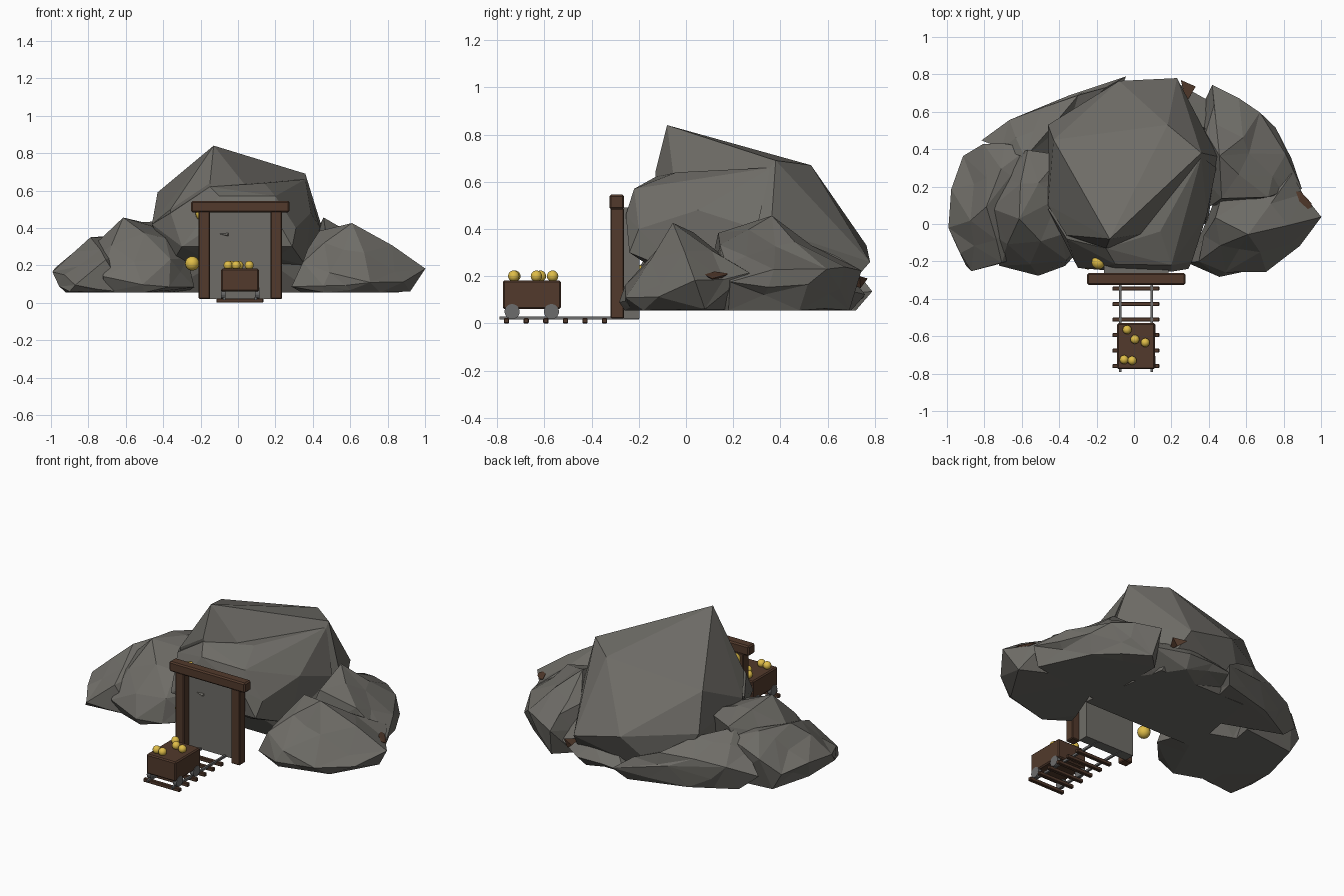
import bpy, bmesh, math, random
from mathutils import Vector

random.seed(4)


def material(name, rgb):
    m = bpy.data.materials.new(name)
    m.diffuse_color = (*rgb, 1)
    return m


STONE = material("grey stone", (0.158, 0.152, 0.136))
WOOD = material("brown wood", (0.085, 0.042, 0.025))
GOLD = material("gold", (0.74, 0.51, 0.065))
METAL = material("grey metal", (0.15, 0.15, 0.15))


def finish(bm, name, mat):
    me = bpy.data.meshes.new(name)
    bm.to_mesh(me)
    bm.free()
    ob = bpy.data.objects.new(name, me)
    bpy.context.collection.objects.link(ob)
    me.materials.append(mat)
    return ob


def rock(name, pts, jitter=0.0, mat=STONE):
    """Faceted boulder: hull of a few corners, optionally roughened."""
    bm = bmesh.new()
    for p in pts:
        bm.verts.new(p)
    bmesh.ops.convex_hull(bm, input=bm.verts[:])
    junk = [v for v in bm.verts if not v.link_faces]
    bmesh.ops.delete(bm, geom=junk, context='VERTS')
    if jitter:
        old = set(bm.verts)
        long_edges = [e for e in bm.edges if e.calc_length() > 0.25]
        bmesh.ops.subdivide_edges(bm, edges=long_edges, cuts=1)
        bmesh.ops.triangulate(bm, faces=bm.faces[:])
        for v in bm.verts:
            if v not in old and v.co.z > 0.07:
                v.co += Vector([random.uniform(-jitter, jitter) for _ in range(3)])
    bmesh.ops.recalc_face_normals(bm, faces=bm.faces[:])
    return finish(bm, name, mat)


def box(name, lo, hi, mat, bevel=0.0):
    bm = bmesh.new()
    bmesh.ops.create_cube(bm, size=1)
    for v in bm.verts:
        v.co = [(a + b) / 2 + c * (b - a) for a, b, c in zip(lo, hi, v.co)]
    if bevel:
        bmesh.ops.bevel(bm, geom=bm.edges[:], offset=bevel, segments=1, affect='EDGES')
    return finish(bm, name, mat)


def ball(name, loc, r):
    bm = bmesh.new()
    bmesh.ops.create_uvsphere(bm, u_segments=16, v_segments=10, radius=r)
    bmesh.ops.translate(bm, verts=bm.verts[:], vec=loc)
    for f in bm.faces:
        f.smooth = True
    return finish(bm, name, GOLD)


# Central boulder: tall rear mass and an overhanging front mass with a notch between
rock("main_boulder", [
    (-.13, -.08, .84), (.27, .33, .69), (.36, .38, .69), (.18, .53, .67),
    (-.43, .45, .59), (-.46, .10, .42), (-.36, -.06, .50), (-.15, -.13, .64),
    (.45, .36, .40), (.23, .78, .26), (-.08, .765, .33), (-.46, .53, .36),
    (.38, .0, .2), (-.38, .0, .2), (.4, .05, .055), (-.4, .05, .055),
    (.3, .6, .055), (-.3, .6, .055), (.05, -.1, .3)])
rock("boulder_front", [
    (-.15, -.13, .62), (-.10, -.215, .57), (.20, -.22, .57), (.14, -.04, .64),
    (.36, .36, .66), (.39, .05, .48), (.31, -.20, .40), (.29, -.24, .30),
    (-.12, -.25, .42), (.2, -.255, .46), (-.30, -.235, .30), (-.36, -.08, .48),
    (-.46, .08, .42), (.44, .3, .4), (.36, .0, .2), (-.36, .0, .2),
    (.2, -.15, .24), (-.2, -.15, .25)])

# Right-hand rocks
rock("right_front_rock", [
    (.62, -.04, .43), (.30, -.19, .09), (.44, -.295, .08), (.50, -.26, .17),
    (.72, -.24, .12), (.87, -.13, .1), (.99, .05, .19), (.92, .08, .06),
    (.84, .26, .20), (.42, .05, .38), (.34, -.20, .23), (.34, -.1, .055),
    (.46, -.26, .055), (.76, -.18, .055), (.5, .3, .055)], 0.02)
rock("right_back_rock", [
    (.43, .745, .24), (.45, .35, .44), (.46, .12, .40), (.68, .58, .22),
    (.76, .50, .16), (.80, .38, .24), (.90, .2, .18), (.7, .15, .35),
    (.40, .5, .3), (.45, .70, .07), (.72, .48, .055), (.86, .18, .055),
    (.35, .1, .055), (.35, .6, .055)], 0.018)

# Left-hand rocks
rock("left_front_rock", [
    (-.62, .02, .465), (-.42, .12, .41), (-.53, -.295, .09), (-.35, -.24, .10),
    (-.38, -.20, .25), (-.22, -.08, .08), (-.28, -.06, .25), (-.70, -.24, .16),
    (-.78, .1, .30), (-.5, -.25, .055), (-.72, -.17, .055), (-.3, .2, .055),
    (-.7, .35, .055), (-.58, .38, .38), (-.40, .38, .43)], 0.02)
rock("left_outer_rock", [
    (-1.0, -.02, .18), (-.78, .08, .355), (-.88, -.27, .09), (-.92, .36, .17),
    (-.82, .43, .24), (-.70, -.22, .22), (-.96, -.1, .10), (-.72, .3, .35),
    (-.9, -.22, .06), (-.92, .1, .055), (-.85, .36, .055), (-.6, -.18, .055),
    (-.5, .4, .055), (-.55, .42, .33)], 0.018)
rock("left_back_rock", [
    (-.68, .56, .22), (-.50, .63, .25), (-.28, .70, .26), (-.05, .785, .14),
    (-.60, .35, .38), (-.80, .43, .14), (-.45, .62, .06), (-.70, .48, .06),
    (-.1, .72, .055), (-.2, .3, .055)], 0.018)
rock("rear_rock", [
    (-.1, .76, .10), (.22, .77, .13), (.40, .66, .15), (.1, .6, .3),
    (-.1, .5, .055), (.4, .4, .055), (.2, .70, .055), (.42, .5, .25)], 0.012)

# Brown ore showing at the right tip and low on the back
rock("tip_ore", [
    (.865, .175, .212), (.89, .175, .207), (.95, .09, .20), (.93, .08, .207),
    (.885, .12, .22), (.95, .11, .19), (.90, .12, .17)], mat=WOOD)
rock("back_right_ore", [
    (.56, .66, .20), (.64, .61, .20), (.60, .635, .215), (.60, .62, .16),
    (.60, .55, .18)], mat=WOOD)
rock("back_ore", [
    (.25, .77, .19), (.33, .735, .20), (.30, .74, .15), (.28, .65, .18)], mat=WOOD)

# Mine doorway with a chip of stone breaking through
box("door_panel", (-.16, -.262, .02), (.185, -.198, .49), STONE)
box("left_post", (-.21, -.32, .02), (-.15, -.262, .49), WOOD, .005)
box("right_post", (.175, -.32, .02), (.235, -.262, .49), WOOD, .005)
box("lintel", (-.25, -.325, .483), (.275, -.262, .545), WOOD, .008)
rock("stone_chip", [(-.11, -.26, .37), (-.05, -.26, .375), (-.05, -.26, .355),
                    (-.06, -.272, .36)])

# Track
for i, x in enumerate((-.073, .095)):
    box(f"rail_{i}", (x - .006, -.79, .016), (x + .006, -.2, .03), METAL)
for i in range(6):
    y = -.345 - i * .083
    box(f"sleeper_{i}", (-.115, y - .011, 0), (.135, y + .011, .022), WOOD, .003)

# Cart with wheels
box("cart_body", (-.09, -.776, .06), (.112, -.53, .182), WOOD, .007)
for x in (-.08, .102):
    for y in (-.737, -.57):
        bm = bmesh.new()
        bmesh.ops.create_cone(bm, cap_ends=True, segments=20, radius1=.032,
                              radius2=.032, depth=.024)
        for v in bm.verts:
            v.co = (v.co.z + x, v.co.x + y, v.co.y + .05)
        finish(bm, "cart_wheel", METAL)

# Gold nuggets in the cart and beside the doorway
for x, y in ((-.037, -.565), (.005, -.617), (.06, -.634), (-.053, -.725), (-.01, -.73)):
    ball("cart_nugget", (x, y, .2), .024)
ball("side_nugget", (-.245, -.205, .21), .038)
ball("upper_nugget", (-.19, -.205, .475), .037)
